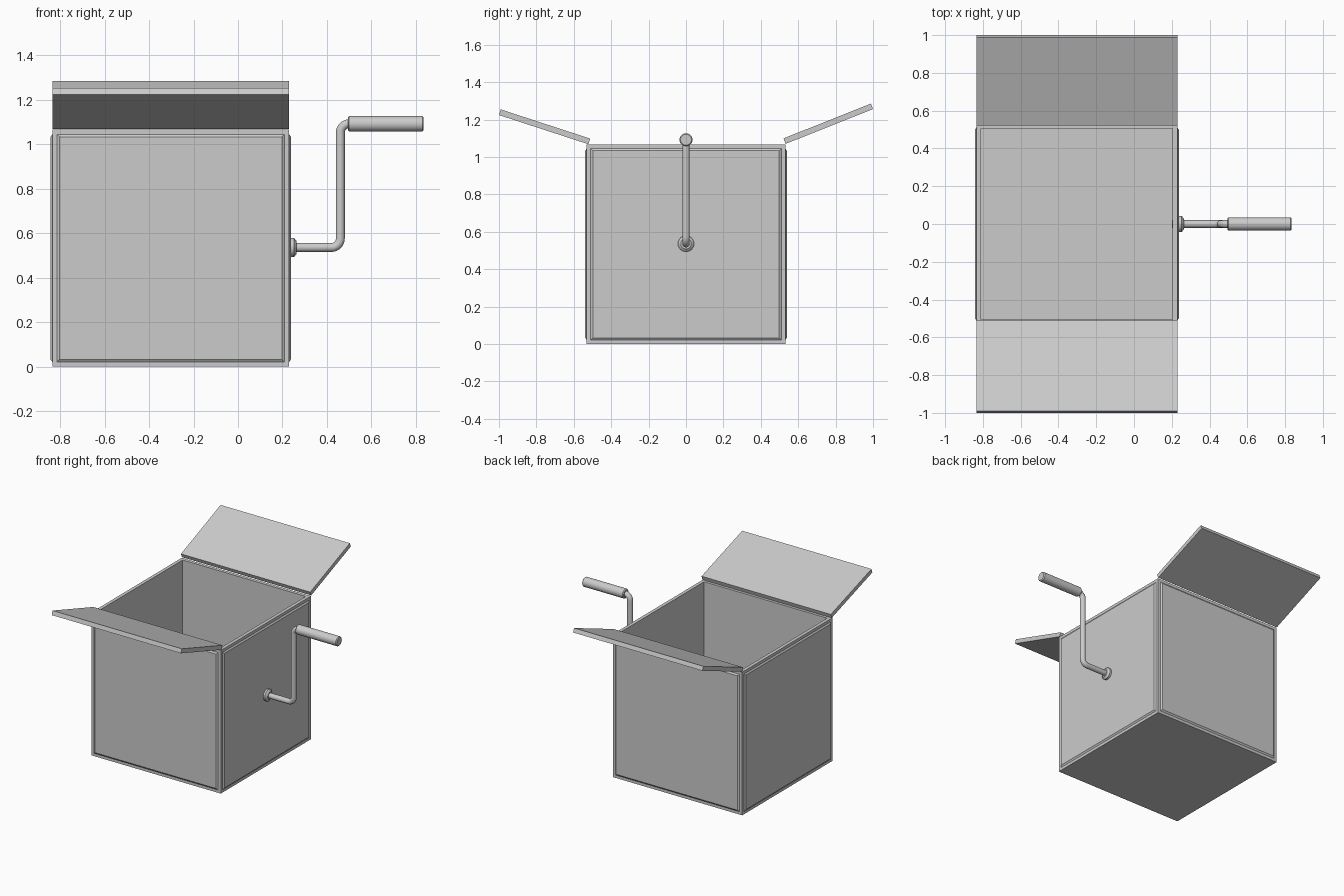
import bpy, bmesh
from math import sin, cos, pi, radians
from mathutils import Matrix, Vector

if "Cube" in bpy.data.objects:
    bpy.data.objects.remove(bpy.data.objects["Cube"])

X0, X1, Y, H = -0.835, 0.23, 0.531, 1.066   # box extents
AXLE_Z, GRIP_Z = 0.536, 1.092


def finish(name, bm, smooth=False):
    bmesh.ops.recalc_face_normals(bm, faces=bm.faces[:])
    me = bpy.data.meshes.new(name)
    bm.to_mesh(me)
    bm.free()
    ob = bpy.data.objects.new(name, me)
    bpy.context.collection.objects.link(ob)
    if smooth:
        bpy.ops.object.select_all(action='DESELECT')
        ob.select_set(True)
        bpy.context.view_layer.objects.active = ob
        bpy.ops.object.shade_smooth_by_angle(angle=radians(35))
    return ob


def skin(bm, rings):
    """Join successive rings of points into a capped tube."""
    vs = [[bm.verts.new(p) for p in r] for r in rings]
    n = len(vs[0])
    for a, b in zip(vs, vs[1:]):
        for i in range(n):
            j = (i + 1) % n
            bm.faces.new((a[i], a[j], b[j], b[i]))
    bm.faces.new(vs[0][::-1])
    bm.faces.new(vs[-1])


def ring(x, z, r, tilt=0.0, n=24):
    """Circle around a direction lying in the xz plane, tilted up from +x."""
    side = Vector((-sin(tilt), 0, cos(tilt)))
    return [Vector((x, 0, z)) + r * (cos(2 * pi * i / n) * Vector((0, 1, 0))
            + sin(2 * pi * i / n) * side) for i in range(n)]


def lathe_x(name, z, profile):
    bm = bmesh.new()
    skin(bm, [ring(x, z, r) for x, r in profile])
    return finish(name, bm, True)


# open box with a raised, chamfered panel on each side
bm = bmesh.new()
bmesh.ops.create_cube(bm, size=1, matrix=Matrix.Translation(((X0 + X1) / 2, 0, H / 2))
                      @ Matrix.Diagonal((X1 - X0, 2 * Y, H, 1)))
bm.normal_update()
sides = [f for f in bm.faces if abs(f.normal.z) < 0.5]
top = [f for f in bm.faces if f.normal.z > 0.5]
bmesh.ops.inset_individual(bm, faces=sides, thickness=0.03)
bmesh.ops.inset_individual(bm, faces=sides, thickness=0.016, depth=0.008)
bmesh.ops.inset_individual(bm, faces=top, thickness=0.036)
cavity = bmesh.ops.extrude_discrete_faces(bm, faces=top)['faces']
bmesh.ops.translate(bm, verts=cavity[0].verts[:], vec=(0, 0, 0.036 - H))
finish("box_body", bm)


# two lid flaps, each a yz profile stretched along x
def flap(name, profile):
    bm = bmesh.new()
    skin(bm, [[(x, y, z) for y, z in profile] for x in (X0, X1)])
    finish(name, bm)


flap("front_lid_flap", [(-0.522, 1.068), (-1.0, 1.224), (-0.99, 1.254), (-0.512, 1.098)])
flap("back_lid_flap", [(0.533, 1.07), (1.0, 1.256), (0.988, 1.285), (0.521, 1.099)])

# crank: collar, bent rod and grip
lathe_x("crank_collar", AXLE_Z, [(0.22, 0.043), (0.252, 0.043), (0.264, 0.028)])

BX, R = 0.46, 0.04
rings = [ring(0.2, AXLE_Z, 0.02)]
for i in range(9):
    t = pi / 2 * i / 8
    rings.append(ring(BX - R + R * sin(t), AXLE_Z + R - R * cos(t), 0.02, t))
for i in range(9):
    t = pi / 2 * (1 - i / 8)
    rings.append(ring(BX + R - R * sin(t), GRIP_Z - R + R * cos(t), 0.02, t))
rings.append(ring(0.52, GRIP_Z, 0.02))
bm = bmesh.new()
skin(bm, rings)
finish("crank_rod", bm, True)

lathe_x("crank_grip", GRIP_Z, [(0.494, 0.029), (0.5, 0.035), (0.829, 0.035), (0.835, 0.029)])
